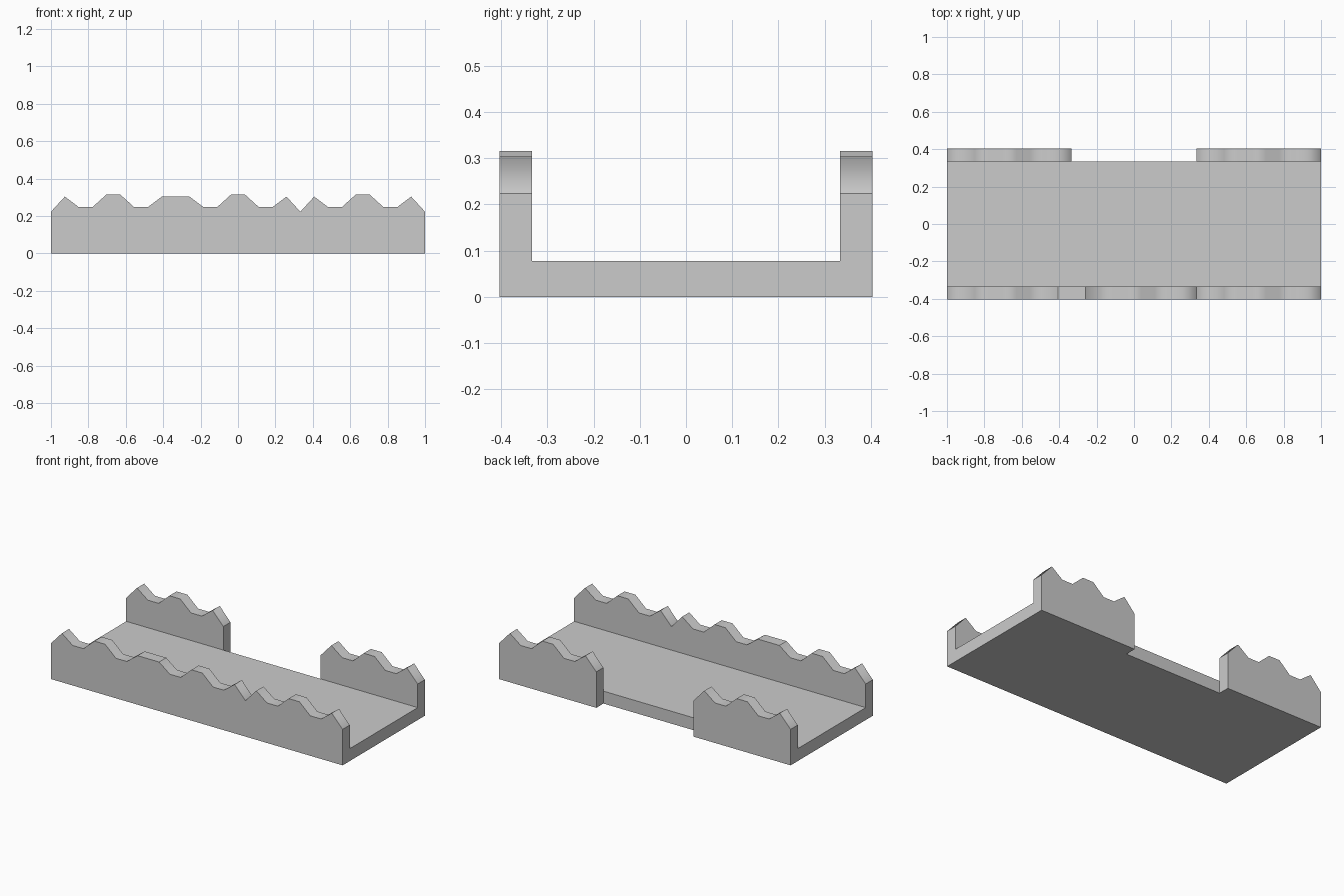
import bpy, bmesh

if "Cube" in bpy.data.objects:
    bpy.data.objects.remove(bpy.data.objects["Cube"])

FLOOR = 0.077
Y_OUT, Y_IN = 0.403, 0.333
STEP = 2 / 27
WAVE = [0.223, 0.304, 0.248, 0.248, 0.315, 0.315, 0.248, 0.248, 0.304, 0.223]


def finish(name, bm):
    bmesh.ops.recalc_face_normals(bm, faces=bm.faces[:])
    me = bpy.data.meshes.new(name)
    bm.to_mesh(me)
    bm.free()
    ob = bpy.data.objects.new(name, me)
    bpy.context.collection.objects.link(ob)


def wall(name, tops, side):
    """Scalloped wall; its inner face begins at the floor, so nothing is hidden."""
    bm = bmesh.new()
    x0, x1 = tops[0][0], tops[-1][0]

    def row(y, z):
        return [bm.verts.new((x, side * y, z)) for x in (x0, x1)]

    def crest(y):
        return [bm.verts.new((x, side * y, z)) for x, z in tops]

    ob, ib, fl = row(Y_OUT, 0), row(Y_IN, 0), row(Y_IN, FLOOR)
    oc, ic = crest(Y_OUT), crest(Y_IN)
    bm.faces.new([ob[0]] + oc + [ob[1]])
    bm.faces.new([fl[0]] + ic + [fl[1]])
    bm.faces.new([ob[0], ob[1], ib[1], ib[0]])
    for e, k in ((0, 0), (1, -1)):
        bm.faces.new([ob[e], oc[k], ic[k], fl[e], ib[e]])
    # softly shaded crest, sharp at the deep valleys and the bridging flat
    for i in range(len(tops) - 1):
        f = bm.faces.new([oc[i], oc[i + 1], ic[i + 1], ic[i]])
        f.smooth = True
    hard = {i for i, (x, z) in enumerate(tops) if z == WAVE[0]}
    hard |= {i + k for i in range(len(tops) - 1)
             if tops[i + 1][0] - tops[i][0] > 1.5 * STEP for k in (0, 1)}
    soft = {(oc[i], ic[i]) for i in range(len(tops)) if i not in hard}
    for e in bm.edges:
        a, b = e.verts
        e.smooth = (a, b) in soft or (b, a) in soft
    finish(name, bm)


def wave(start):
    return [(-1 + (start + i) * STEP, z) for i, z in enumerate(WAVE)]


# long front wall: three waves, the first two bridged by a flat
wall("front_wall", wave(0)[:-1] + wave(9)[1:] + wave(18)[1:], -1)

# two short back walls
wall("back_wall_left", wave(0), 1)
wall("back_wall_right", wave(18), 1)

# floor slab, with its back edge exposed only in the gap
bm = bmesh.new()
xs = [-1, -1 / 3, 1 / 3, 1]
front = [[bm.verts.new((x, -Y_IN, z)) for x in (-1, 1)] for z in (0, FLOOR)]
back = [[bm.verts.new((x, Y_IN, z)) for x in xs] for z in (0, FLOOR)]
for k in (0, 1):
    bm.faces.new(front[k] + back[k][::-1])
for f, b in ((0, 0), (1, 3)):
    bm.faces.new([front[0][f], back[0][b], back[1][b], front[1][f]])
bm.faces.new([back[0][1], back[0][2], back[1][2], back[1][1]])
finish("floor_slab", bm)
